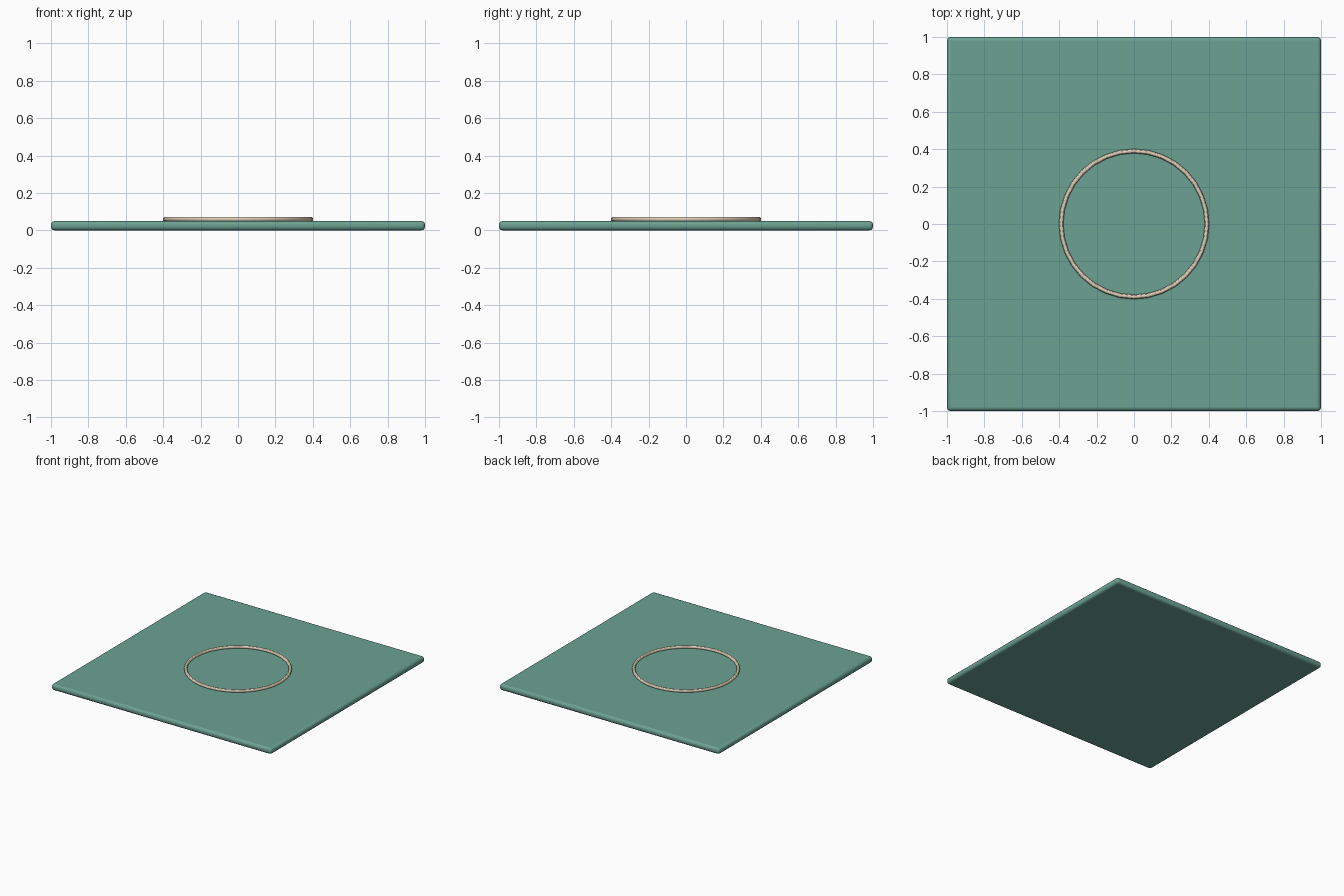
import bpy

if "Cube" in bpy.data.objects:
    bpy.data.objects.remove(bpy.data.objects["Cube"])


def paint(obj, name, rgb):
    mat = bpy.data.materials.new(name)
    mat.diffuse_color = (*rgb, 1)
    mat.use_nodes = True
    mat.node_tree.nodes["Principled BSDF"].inputs["Base Color"].default_value = mat.diffuse_color
    obj.data.materials.append(mat)


# Thin square plate with rounded edges
bpy.ops.mesh.primitive_cube_add(size=1, location=(0, 0, 0.025))
plate = bpy.context.object
plate.name = "base_plate"
plate.scale = (2, 2, 0.05)
bpy.ops.object.transform_apply(location=False, rotation=False, scale=True)
bevel = plate.modifiers.new("rounded_edges", 'BEVEL')
bevel.width = 0.02
bevel.segments = 3
bpy.ops.object.shade_smooth_by_angle()
paint(plate, "green", (0.15, 0.36, 0.29))

# Slim raised ring sunk slightly into the plate
bpy.ops.mesh.primitive_torus_add(major_radius=0.39, minor_radius=0.012,
                                 major_segments=32, minor_segments=12,
                                 location=(0, 0, 0.06))
ring = bpy.context.object
ring.name = "center_ring"
bpy.ops.object.shade_smooth_by_angle()
paint(ring, "cream", (0.75, 0.64, 0.5))
